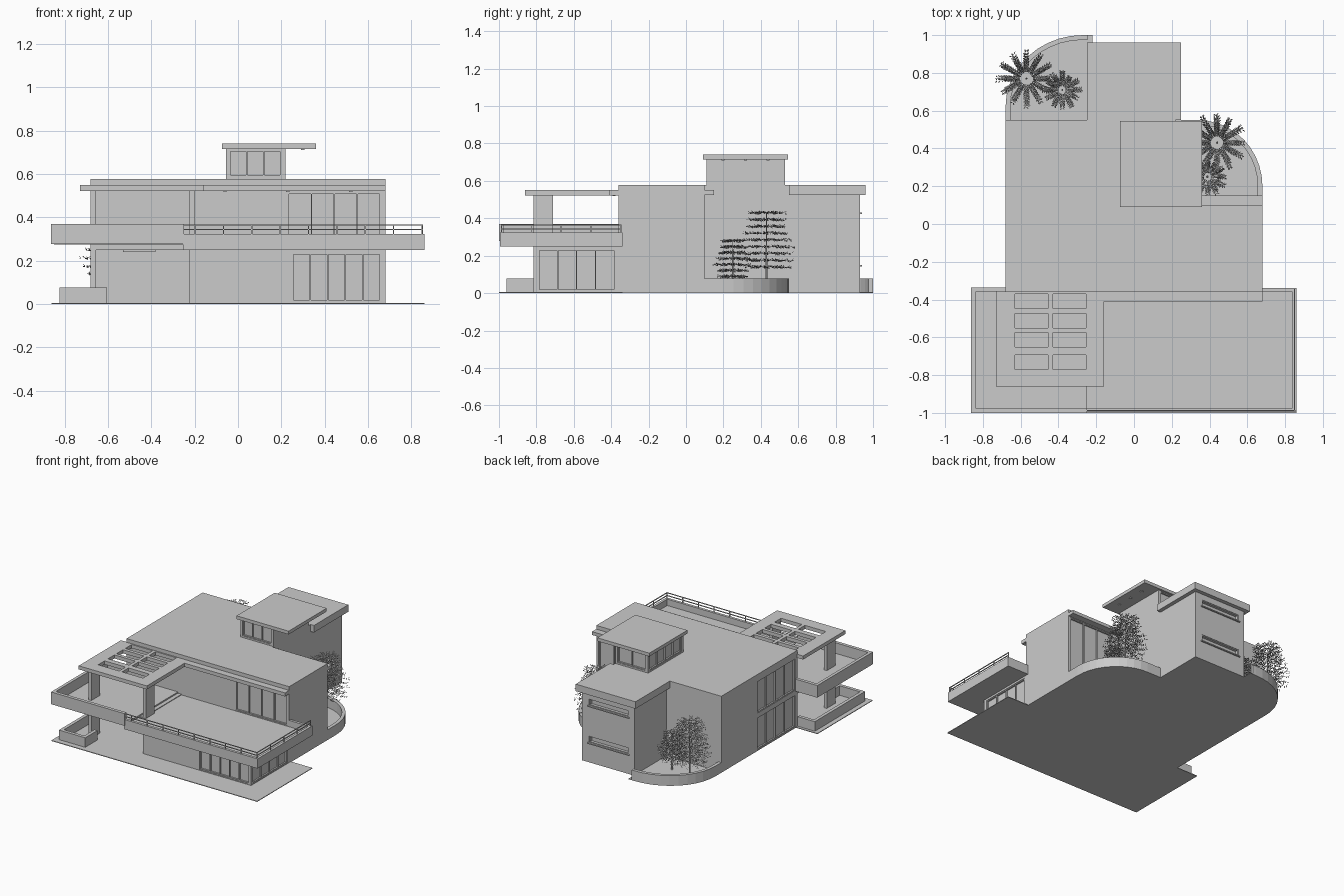
import bpy, bmesh, math, random
from mathutils import Vector, Matrix

if "Cube" in bpy.data.objects:
    bpy.data.objects.remove(bpy.data.objects["Cube"])

random.seed(4)


def finish(name, bm):
    bmesh.ops.recalc_face_normals(bm, faces=bm.faces)
    me = bpy.data.meshes.new(name)
    bm.to_mesh(me)
    bm.free()
    ob = bpy.data.objects.new(name, me)
    bpy.context.collection.objects.link(ob)
    return ob


def boxes(name, items):
    """One object from (x0, x1, y0, y1, z0, z1) boxes."""
    bm = bmesh.new()
    for x0, x1, y0, y1, z0, z1 in items:
        m = Matrix.Translation(((x0 + x1) / 2, (y0 + y1) / 2, (z0 + z1) / 2))
        m = m @ Matrix.Diagonal((x1 - x0, y1 - y0, z1 - z0, 1))
        bmesh.ops.create_cube(bm, size=1, matrix=m)
    return finish(name, bm)


def prism(name, pts, z0, z1):
    bm = bmesh.new()
    f = bm.faces.new([bm.verts.new((x, y, z0)) for x, y in pts])
    r = bmesh.ops.extrude_face_region(bm, geom=[f])
    up = [v for v in r["geom"] if isinstance(v, bmesh.types.BMVert)]
    bmesh.ops.translate(bm, verts=up, vec=(0, 0, z1 - z0))
    return finish(name, bm)


def cut(ob, items):
    for it in items:
        c = boxes("cutter", [it])
        c.hide_render = True
        m = ob.modifiers.new("cut", "BOOLEAN")
        m.operation, m.solver, m.object = "DIFFERENCE", "EXACT", c
        bpy.context.view_layer.objects.active = ob
        bpy.ops.object.modifier_apply(modifier=m.name)
        bpy.data.objects.remove(c)


def window(name, wall, axis, face, out, a0, a1, z0, z1, n, d=0.015):
    """Recess a window in a wall whose normal is axis*out; add n panes of mullions."""
    t = 0.006
    lo, hi = sorted((face - out * d, face + out * 0.05))
    f0, f1 = sorted((face - out * (d + 0.003), face - out * 0.004))

    def place(p0, p1, q0, q1, z0, z1):
        return (p0, p1, q0, q1, z0, z1) if axis == "x" else (q0, q1, p0, p1, z0, z1)
    cut(wall, [place(lo, hi, a0, a1, z0, z1)])
    bars = [place(f0, f1, a0, a1, z, z + t) for z in (z0, z1 - t)]
    for i in range(n + 1):
        a = a0 + (a1 - a0 - t) * i / n
        bars.append(place(f0, f1, a, a + t, z0, z1))
    boxes(name, bars)


def arc(cx, cy, rx, ry, a0, a1, n=10):
    return [(cx + rx * math.cos(math.radians(a0 + (a1 - a0) * i / n)),
             cy + ry * math.sin(math.radians(a0 + (a1 - a0) * i / n))) for i in range(n + 1)]


# Ground slab following the whole plan
right_arc = arc(0.34, 0.2, 0.34, 0.35, 0, 90)
left_arc = arc(-0.27, 0.62, 0.41, 0.38, 90, 180)
prism("ground_slab", [(-0.86, -1), (0.86, -1), (0.86, -0.34), (0.68, -0.34)] + right_arc
      + [(0.22, 0.55), (0.22, 0.93), (-0.22, 0.93), (-0.22, 1.0)] + left_arc
      + [(-0.68, -0.34), (-0.86, -0.34)], 0, 0.005)

# Main house volume with the garden notch
house = prism("main_house", [(-0.68, -0.36), (0.68, -0.36), (0.68, 0.1), (0.22, 0.1),
                             (0.22, 0.55), (-0.68, 0.55)], 0.002, 0.578)
window("upper_front_window", house, "y", -0.36, -1, 0.23, 0.66, 0.28, 0.515, 4)
window("left_lower_window", house, "x", -0.68, -1, -0.33, 0.12, 0.01, 0.25, 4)
window("left_upper_window", house, "x", -0.68, -1, -0.33, 0.12, 0.285, 0.525, 4)
window("garden_window", house, "y", 0.1, 1, 0.29, 0.66, 0.01, 0.52, 3)
boxes("garden_canopy", [(0.22, 0.68, 0.09, 0.15, 0.525, 0.55)])

# Rear wing with slot windows
rear = boxes("rear_wing", [(-0.22, 0.22, 0.54, 0.93, 0.002, 0.53)])
boxes("rear_wing_roof", [(-0.25, 0.25, 0.55, 0.96, 0.525, 0.578)])
for i, z in enumerate((0.15, 0.43)):
    window(f"rear_slot_{i}", rear, "y", 0.93, 1, -0.17, 0.16, z, z + 0.05, 1, 0.025)
    boxes(f"rear_sill_{i}", [(-0.18, 0.17, 0.925, 0.94, z - 0.008, z)])

# Ground floor front room and the open carport
room = boxes("front_room", [(-0.225, 0.68, -0.815, -0.35, 0.002, 0.255)])
window("room_front_window", room, "y", -0.815, -1, 0.25, 0.66, 0.012, 0.235, 5)
window("room_side_window", room, "x", 0.68, 1, -0.79, -0.38, 0.012, 0.235, 4)
boxes("carport_ceiling", [(-0.68, -0.22, -0.815, -0.35, 0.25, 0.28)])
boxes("carport_lamp", [(-0.53, -0.38, -0.64, -0.56, 0.24, 0.25)])
boxes("fin_columns", [(-0.68, -0.655, -0.815, -0.71, 0.002, 0.53),
                      (-0.225, -0.2, -0.815, -0.71, 0.25, 0.53)])

# Balcony floor, rims and raised parapet on the left
boxes("balcony_floor", [(-0.25, 0.85, -0.99, -0.35, 0.25, 0.275),
                        (-0.85, -0.25, -0.99, -0.35, 0.275, 0.29)])
boxes("balcony_rim", [(-0.255, 0.86, -0.995, -0.975, 0.25, 0.323),
                      (0.84, 0.86, -0.995, -0.34, 0.25, 0.323),
                      (0.67, 0.86, -0.36, -0.34, 0.25, 0.323)])
boxes("balcony_parapet", [(-0.863, -0.25, -1.0, -0.975, 0.278, 0.37),
                          (-0.863, -0.84, -1.0, -0.335, 0.278, 0.37),
                          (-0.863, -0.67, -0.36, -0.335, 0.278, 0.37)])
rail = []
for z in (0.341, 0.362):
    rail += [(-0.25, 0.855, -0.99, -0.984, z, z + 0.005),
             (0.847, 0.853, -0.99, -0.345, z, z + 0.005)]
for i in range(9):
    x = 0.847 - 0.131 * i
    rail.append((x, x + 0.005, -0.99, -0.984, 0.32, 0.365))
for i in range(1, 5):
    y = -0.99 + 0.16 * i
    rail.append((0.847, 0.853, y, y + 0.005, 0.32, 0.365))
boxes("balcony_railing", rail)

# L-shaped canopy with pergola openings
canopy = prism("front_canopy", [(-0.73, -0.86), (-0.16, -0.86), (-0.16, -0.41), (0.68, -0.41),
                                (0.68, -0.355), (-0.73, -0.355)], 0.523, 0.55)
cut(canopy, [(x, x + 0.175, y, y + 0.077, 0.5, 0.6)
             for x in (-0.63, -0.43) for y in (-0.77, -0.652, -0.55, -0.447)])

# Roof room with overhanging slab
pent = boxes("roof_room", [(-0.055, 0.22, 0.11, 0.53, 0.57, 0.718)])
boxes("roof_room_slab", [(-0.075, 0.36, 0.09, 0.545, 0.715, 0.74)])
window("roof_front_window", pent, "y", 0.11, -1, -0.04, 0.2, 0.59, 0.71, 3)
window("roof_left_window", pent, "x", -0.055, -1, 0.13, 0.51, 0.59, 0.71, 4)
window("roof_back_window", pent, "y", 0.53, 1, -0.03, 0.2, 0.59, 0.71, 2)

# Downlights under the overhangs
boxes("downlights", [(x - 0.008, x + 0.008, -0.393, -0.377, 0.518, 0.524)
                     for x in (-0.06, 0.23, 0.52)]
      + [(0.29, 0.306, y, y + 0.016, 0.71, 0.716) for y in (0.19, 0.31, 0.43)])

# Curved garden walls and the front planter
inner = arc(0.34, 0.2, 0.315, 0.325, 90, 0)
prism("right_garden_wall", [(0.68, 0.1)] + right_arc + [(0.22, 0.55), (0.22, 0.525)]
      + inner + [(0.655, 0.1)], 0, 0.077)
inner = arc(-0.27, 0.62, 0.385, 0.355, 180, 90)
prism("left_garden_wall", [(-0.245, 1.0)] + left_arc + [(-0.68, 0.54), (-0.655, 0.54)]
      + inner + [(-0.245, 0.975)], 0, 0.077)
boxes("front_planter", [(-0.825, -0.605, -0.96, -0.935, 0, 0.077),
                        (-0.825, -0.8, -0.96, -0.36, 0, 0.077),
                        (-0.63, -0.605, -0.96, -0.815, 0, 0.077),
                        (-0.825, -0.68, -0.385, -0.36, 0, 0.077)])


def tree(name, x, y, r, z0, z1, tiers):
    """Thin trunk, tiers of radial twigs, small leaves along every twig."""
    bm = bmesh.new()
    bmesh.ops.create_cone(bm, cap_ends=True, segments=6, radius1=0.006, radius2=0.002,
                          depth=z1, matrix=Matrix.Translation((x, y, z1 / 2)))
    for t in range(tiers):
        f = t / (tiers - 1)
        z = z0 + (z1 - z0) * f
        reach = r * (0.65 + 0.35 * math.sin(math.pi * min(1, f + 0.2)))
        for k in range(12):
            a = math.tau * k / 12 + random.uniform(-0.06, 0.06)
            d = Vector((math.cos(a), math.sin(a), 0))
            s = Vector((-d.y, d.x, 0))
            base = Vector((x, y, z))
            length = reach * random.uniform(0.8, 1.08)
            tip = base + d * length
            up = Vector((0, 0, 0.0012))
            bm.faces.new([bm.verts.new(p) for p in (base - up, base + up, tip)])
            for j in range(7):
                p = base + d * length * (0.35 + 0.1 * j)
                for side in (-1, 1):
                    q = p + d * 0.008 + s * side * 0.014 + Vector((0, 0, random.uniform(-0.012, 0.012)))
                    w = d * 0.004 + Vector((0, 0, 0.002))
                    bm.faces.new([bm.verts.new(v) for v in (p, (p + q) / 2 + w, q, (p + q) / 2 - w)])
    finish(name, bm)


# Garden trees
tree("right_tree_large", 0.44, 0.43, 0.16, 0.14, 0.43, 9)
tree("right_tree_small", 0.39, 0.25, 0.10, 0.09, 0.28, 7)
tree("left_tree_large", -0.57, 0.77, 0.16, 0.14, 0.43, 9)
tree("left_tree_small", -0.38, 0.71, 0.10, 0.09, 0.28, 7)
